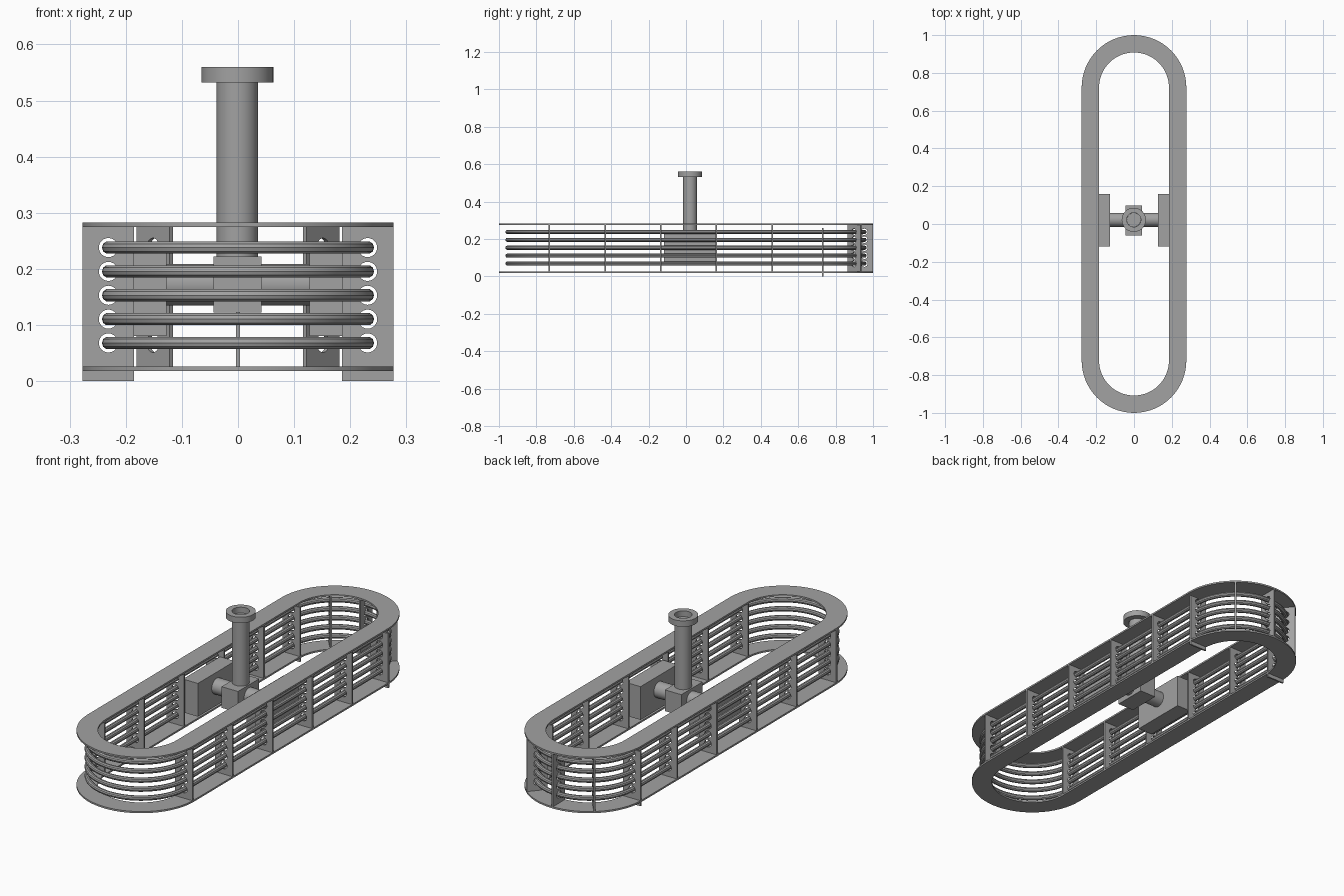
import bpy
import math
from mathutils import Matrix, Vector

if "Cube" in bpy.data.objects:
    bpy.data.objects.remove(bpy.data.objects["Cube"], do_unlink=True)

INNER, OUTER, MID = 0.185, 0.277, 0.231   # radii of the stadium outlines
END = 0.723                               # y of the end arc centres
BOTTOM, TOP, SHEET = 0.018, 0.283, 0.008
TUBE_Z = [0.068 + 0.0425 * i for i in range(5)]
AXLE_Y = 0.022

grey = bpy.data.materials.new("steel_grey")
grey.use_nodes = True
grey.diffuse_color = (0.36, 0.36, 0.36, 1)
grey.node_tree.nodes["Principled BSDF"].inputs["Base Color"].default_value = (0.36, 0.36, 0.36, 1)


def finish(obj, name, smooth=True):
    obj.name = obj.data.name = name
    obj.data.materials.clear()
    obj.data.materials.append(grey)
    if smooth:
        bpy.ops.object.select_all(action='DESELECT')
        obj.select_set(True)
        bpy.context.view_layer.objects.active = obj
        bpy.ops.object.shade_smooth_by_angle(angle=math.radians(35))
    return obj


def stadium(r, steps=32):
    pts = []
    for side, start in ((1, 0), (-1, math.pi)):
        for i in range(steps + 1):
            a = start + math.pi * i / steps
            pts.append((r * math.cos(a), side * END + r * math.sin(a)))
    return pts


def circle(cx, cy, r, steps=24):
    return [(cx + r * math.cos(math.tau * i / steps), cy + r * math.sin(math.tau * i / steps))
            for i in range(steps)]


def curve_mesh(name, outlines, matrix, extrude=0.0, bevel=0.0):
    """Closed outlines become a flat sheet with holes, or a bent round tube."""
    cu = bpy.data.curves.new(name, 'CURVE')
    cu.dimensions = '3D' if bevel else '2D'
    if bevel:
        cu.bevel_depth, cu.bevel_resolution = bevel, 3
    else:
        cu.fill_mode, cu.extrude = 'BOTH', extrude
    for pts in outlines:
        sp = cu.splines.new('POLY')
        sp.points.add(len(pts) - 1)
        for p, (x, y) in zip(sp.points, pts):
            p.co = (x, y, 0, 1)
        sp.use_cyclic_u = True
    tmp = bpy.data.objects.new(name + "_path", cu)
    bpy.context.collection.objects.link(tmp)
    deps = bpy.context.evaluated_depsgraph_get()
    mesh = bpy.data.meshes.new_from_object(tmp.evaluated_get(deps))
    bpy.data.objects.remove(tmp, do_unlink=True)
    bpy.data.curves.remove(cu)
    obj = bpy.data.objects.new(name, mesh)
    obj.matrix_world = matrix
    bpy.context.collection.objects.link(obj)
    return finish(obj, name)


def box(name, lo, hi):
    lo, hi = Vector(lo), Vector(hi)
    bpy.ops.mesh.primitive_cube_add(size=1, location=(lo + hi) / 2)
    obj = bpy.context.object
    for v in obj.data.vertices:
        v.co = v.co * (hi - lo)
    return finish(obj, name, smooth=False)


def cylinder(name, r, length, location, rotation=(0, 0, 0)):
    bpy.ops.mesh.primitive_cylinder_add(vertices=48, radius=r, depth=length,
                                        location=location, rotation=rotation)
    return finish(bpy.context.object, name)


# Flat top and bottom rings
for name, z in (("bottom_ring", BOTTOM + SHEET / 2), ("top_ring", TOP - SHEET / 2)):
    curve_mesh(name, [stadium(OUTER), stadium(INNER)], Matrix.Translation((0, 0, z)), SHEET / 2)

# Round rails running all the way around
for i, z in enumerate(TUBE_Z):
    curve_mesh(f"rail_{i + 1}", [stadium(MID)], Matrix.Translation((0, 0, z)), bevel=0.0115)


# Drilled divider plates, standing on a radius of the outline
def divider(name, y, angle, low=BOTTOM + SHEET, high=TOP - SHEET):
    rect = [(INNER, low), (OUTER, low), (OUTER, high), (INNER, high)]
    holes = [circle(MID, z, 0.017) for z in TUBE_Z]
    place = (Matrix.Translation((0, y, 0)) @ Matrix.Rotation(angle, 4, 'Z')
             @ Matrix.Rotation(math.pi / 2, 4, 'X'))
    curve_mesh(name, [rect] + holes, place, 0.004)


for side, angle in (("left", 0), ("right", math.pi)):
    for i in range(5):
        divider(f"{side}_divider_{i + 1}", -0.73 + 0.2975 * i, angle)
    divider(f"{side}_foot_divider", 0.73, angle, 0.0, 0.258)
for name, deg in (("left", 50), ("middle", 90), ("right", 130)):
    divider(f"back_{name}_divider", END, math.radians(deg))

# Side blocks, cross shaft and hub
for side, s in (("left", 1), ("right", -1)):
    xs = sorted((s * 0.127, s * 0.205))
    box(f"{side}_block", (xs[0], -0.118, 0.08), (xs[1], 0.158, 0.237))
cylinder("cross_shaft", 0.037, 0.256, (0, AXLE_Y, 0.172), (0, math.pi / 2, 0))
box("hub", (-0.044, -0.06, 0.122), (0.042, 0.098, 0.222))

# Upright post with a hollow collar
cylinder("post", 0.037, 0.312, (-0.001, AXLE_Y, 0.377))
curve_mesh("post_collar", [circle(0, 0, 0.064, 48), circle(0, 0, 0.0375, 48)],
           Matrix.Translation((-0.001, AXLE_Y, 0.546)), 0.014)
